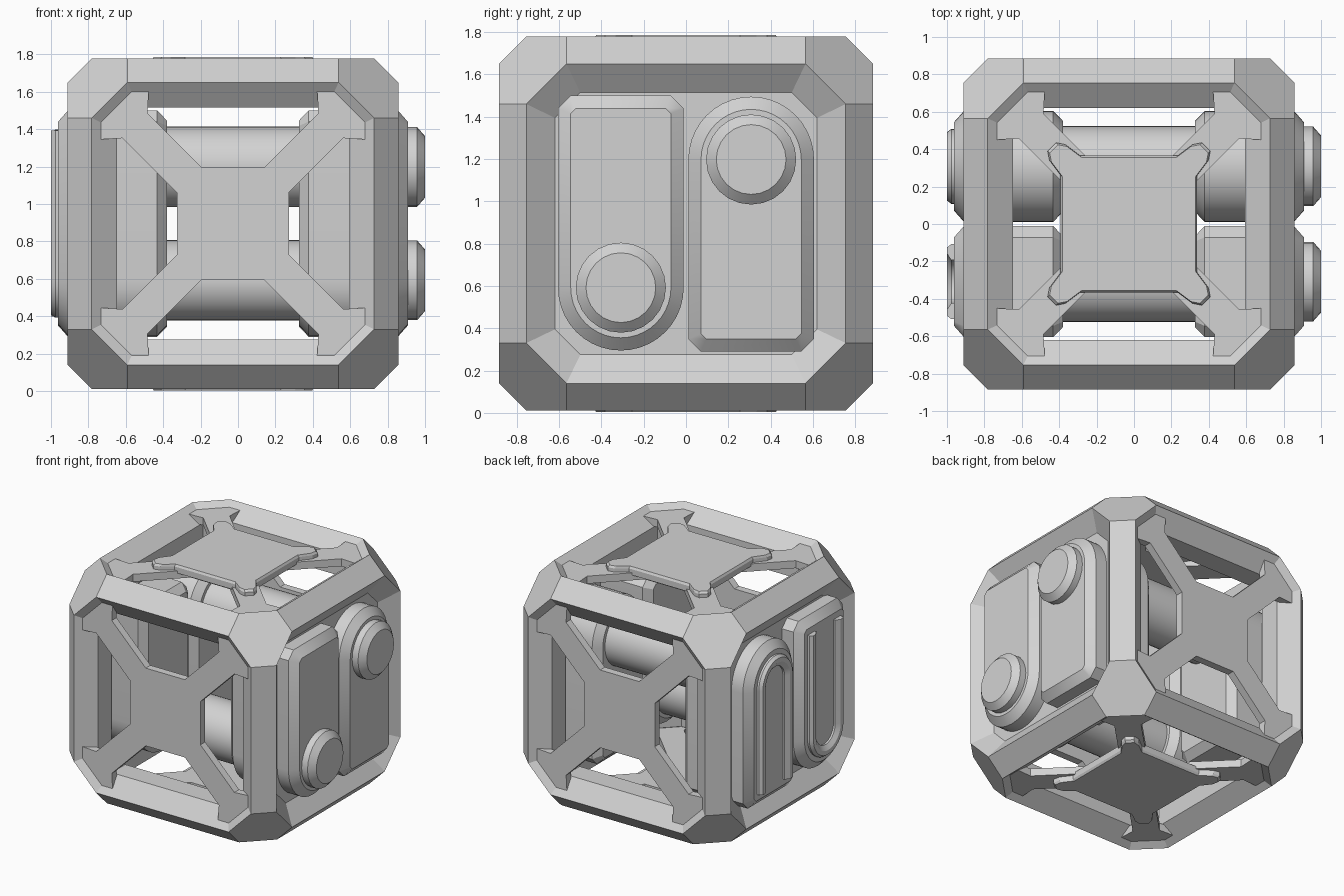
import bpy, bmesh
from math import sin, cos, pi, radians
from itertools import permutations, product
from mathutils import Matrix, Vector

if "Cube" in bpy.data.objects:
    bpy.data.objects.remove(bpy.data.objects["Cube"])

CENTRE = Vector((-0.027, 0, 0.895))

grey = bpy.data.materials.new("plain_grey")
grey.use_nodes = True
COLOUR = (0.65, 0.65, 0.65, 1)
grey.diffuse_color = COLOUR
grey.node_tree.nodes["Principled BSDF"].inputs["Base Color"].default_value = COLOUR


def finish(name, bm, smooth=None):
    bmesh.ops.recalc_face_normals(bm, faces=bm.faces)
    mesh = bpy.data.meshes.new(name)
    bm.to_mesh(mesh)
    bm.free()
    mesh.materials.append(grey)
    obj = bpy.data.objects.new(name, mesh)
    obj.location = CENTRE
    bpy.context.collection.objects.link(obj)
    if smooth:
        bpy.ops.object.select_all(action='DESELECT')
        obj.select_set(True)
        bpy.context.view_layer.objects.active = obj
        bpy.ops.object.shade_smooth_by_angle(angle=radians(smooth))


def loft(name, rings, smooth=None):
    """Closed solid through rings of equal point count."""
    bm = bmesh.new()
    loops = [[bm.verts.new(p) for p in ring] for ring in rings]
    n = len(loops[0])
    for a, b in zip(loops, loops[1:]):
        for i in range(n):
            j = (i + 1) % n
            bm.faces.new((a[i], a[j], b[j], b[i]))
    bm.faces.new(loops[0])
    bm.faces.new(loops[-1])
    finish(name, bm, smooth)


def arc(r, steps=20):
    """Half circle below the origin, from left to right."""
    return [(r * cos(pi + pi * i / steps), r * sin(pi + pi * i / steps))
            for i in range(steps + 1)]


def pill(r, end, cut):
    """Rounded bottom, flat top with cut corners."""
    return arc(r) + [(r, end - cut), (r - cut, end), (cut - r, end), (-r, end - cut)]


def u_rim(ro, ri, end):
    return arc(ro) + [(ro, end), (ri, end)] + arc(ri)[::-1] + [(-ri, end), (-ro, end)]


def circle(r, n=24):
    return [(r * cos(2 * pi * i / n), r * sin(2 * pi * i / n)) for i in range(n)]


def four_fold(quarter):
    pts, out = list(quarter), []
    for _ in range(4):
        out += pts
        pts = [(y, -x) for x, y in pts]
    return out


# cage: chamfered cube whose octagonal openings slope in, then run straight
OUT_A, OUT_B, OUT_C = 0.884, 0.755, 0.565
IN_A, IN_C, LIP = 0.62, 0.5, 0.785
bm = bmesh.new()
for p in permutations((OUT_A, OUT_B, OUT_C)):
    for s in product((-1, 1), repeat=3):
        bm.verts.new([a * b for a, b in zip(p, s)])
bmesh.ops.convex_hull(bm, input=bm.verts)
bmesh.ops.dissolve_limit(bm, angle_limit=0.02, verts=bm.verts, edges=bm.edges)


def moved(co, depth):
    """Outer opening corner carried to the inner octagon at a depth."""
    swap = {OUT_A: depth, OUT_B: IN_A, OUT_C: IN_C}
    return [next(v for k, v in swap.items() if abs(abs(c) - k) < 0.01)
            * (1 if c > 0 else -1) for c in co]


for face in [f for f in bm.faces if len(f.verts) == 8]:
    outer = list(face.verts)
    bm.faces.remove(face)
    loops = [outer] + [[bm.verts.new(moved(v.co, d)) for v in outer]
                       for d in (LIP, IN_A)]
    for a, b in zip(loops, loops[1:]):
        for i in range(8):
            j = (i + 1) % 8
            bm.faces.new((a[i], a[j], b[j], b[i]))
bmesh.ops.remove_doubles(bm, verts=bm.verts, dist=0.001)
bmesh.ops.dissolve_degenerate(bm, dist=0.001, edges=bm.edges)
bmesh.ops.holes_fill(bm, edges=[e for e in bm.edges if e.is_boundary], sides=3)
finish("cage", bm)

# cross braces on four sides, cover plates on top and bottom
BRACE = four_fold([(.167, .30), (.457, .59), (.45, .71), (.565, .725),
                   (.725, .565), (.71, .45), (.59, .457), (.30, .167)])
COVER = four_fold([(.26, .365), (.34, .425), (.39, .435),
                   (.435, .39), (.425, .34), (.365, .26)])
for side, angle in (("top", 0), ("front", 90), ("bottom", 180), ("back", 270)):
    turn = Matrix.Rotation(radians(angle), 3, 'X')

    def layer(outline, h, k=1):
        return [turn @ Vector((x * k, y * k, h)) for x, y in outline]
    loft(side + "_brace", [layer(BRACE, h) for h in (0.79, 0.848)])
    if side in ("top", "bottom"):
        loft(side + "_cover", [layer(COVER, 0.83), layer(COVER, 0.875),
                               layer(COVER, 0.891, 0.975)])

# closing walls behind the pods
WALL = four_fold([(IN_C, IN_A), (IN_A, IN_C)])
for side, s in (("left", 1), ("right", -1)):
    loft(side + "_wall", [[(s * x, y, z) for y, z in WALL] for x in (0.765, LIP)])

# pods: two units, each the other turned half round
R, END, CUT = 0.297, 0.908, 0.06
for unit, s in (("front", 1), ("back", -1)):

    def ring(outline, x):
        return [(x, s * (u - 0.308), s * (v - 0.303)) for u, v in outline]

    def body(x, inset):
        return ring(pill(R - inset, END - inset, CUT - 0.586 * inset), x)

    for side, d in (("left", 1), ("right", -1)):
        loft(f"{unit}_{side}_pod",
             [body(d * x, i) for x, i in
              ((0.352, 0.055), (0.405, 0), (0.882, 0), (0.935, 0.06))], 30)
    # axle between the pods
    loft(unit + "_axle", [ring(circle(0.215, 40), x) for x in (-0.36, 0.36)], 30)
    # round cap
    loft(unit + "_cap", [ring(circle(r), x) for x, r in
                         ((0.92, 0.213), (0.985, 0.213), (1.027, 0.165))], 30)
    # open rim with a sloped inner side
    loft(unit + "_rim", [ring(u_rim(ro, ri, 0.80), x) for x, ro, ri in
                         ((-0.92, 0.20, 0.115), (-0.95, 0.20, 0.115),
                          (-0.973, 0.183, 0.15))], 30)
